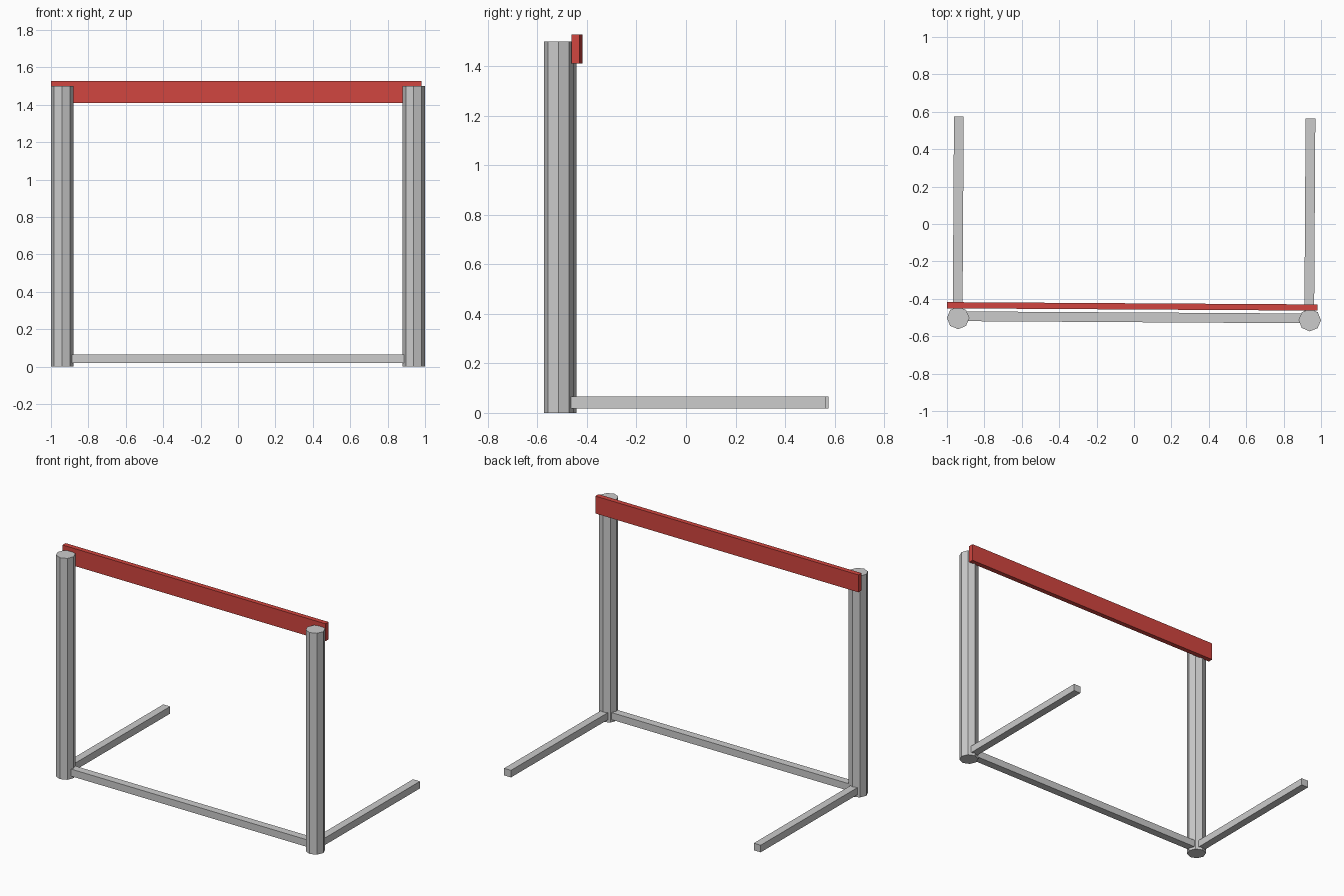
import bpy
from mathutils import Matrix

if "Cube" in bpy.data.objects:
    bpy.data.objects.remove(bpy.data.objects["Cube"])

# The whole frame is turned very slightly about the vertical axis
TURN = Matrix.Rotation(-0.0062, 4, 'Z')


def box(name, x, y, z):
    """Box from (min, max) ranges on each axis."""
    bpy.ops.mesh.primitive_cube_add(size=1)
    ob = bpy.context.object
    ob.name = name
    size = [r[1] - r[0] for r in (x, y, z)]
    centre = [(r[0] + r[1]) / 2 for r in (x, y, z)]
    ob.data.transform(TURN @ Matrix.Translation(centre) @ Matrix.Diagonal((*size, 1)))
    return ob


def post(name, x, y, radius, height):
    """Eight-sided upright with corners on the axes."""
    bpy.ops.mesh.primitive_cylinder_add(vertices=8, radius=radius, depth=height)
    ob = bpy.context.object
    ob.name = name
    ob.data.transform(TURN @ Matrix.Translation((x, y, height / 2)))
    return ob


BAR_Z = (0.018, 0.066)

# Uprights and the feet running back from them
for side, s in (("left", -1), ("right", 1)):
    x = s * 0.94
    post(side + "_post", x + 0.003, -0.508, 0.06, 1.5)
    box(side + "_foot", (x - 0.026, x + 0.026), (-0.508, 0.569), BAR_Z)

# Bottom bar joining the uprights
box("bottom_bar", (-0.94, 0.94), (-0.525, -0.473), BAR_Z)

# Red top board fixed behind the uprights
red = bpy.data.materials.new("red_paint")
red.diffuse_color = (0.64, 0.06, 0.05, 1)
red.use_nodes = True
red.node_tree.nodes["Principled BSDF"].inputs["Base Color"].default_value = red.diffuse_color
board = box("top_board", (-0.997, 0.983), (-0.457, -0.424), (1.41, 1.528))
board.data.materials.append(red)
